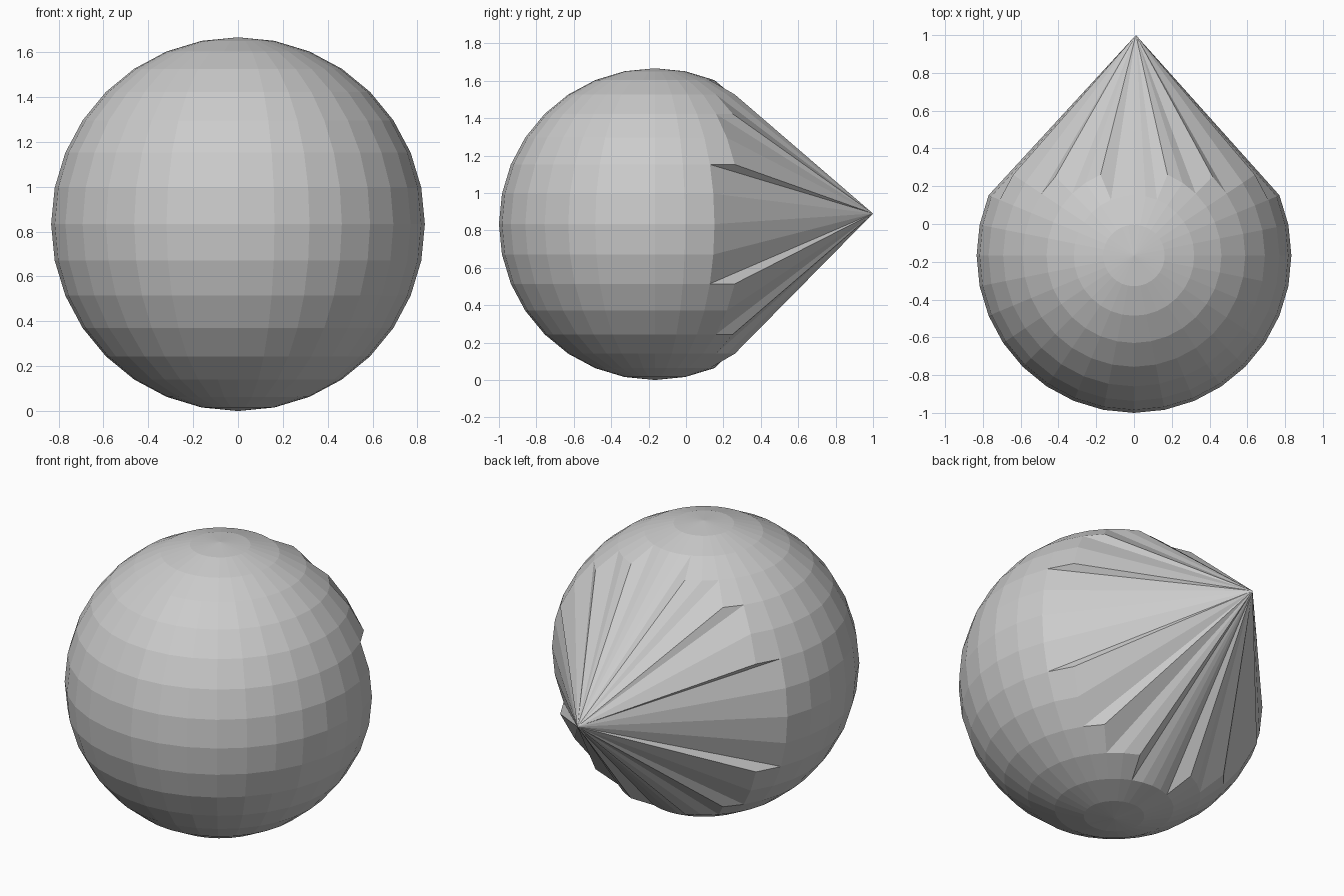
import bpy
import bmesh
from mathutils import Vector

cube = bpy.data.objects.get("Cube")
if cube:
    bpy.data.objects.remove(cube, do_unlink=True)

RADIUS = 5 / 6
CENTRE = Vector((0, RADIUS - 1, RADIUS))
APEX = Vector((0.01, 1.0, 0.89))

# Plain grey material
grey = bpy.data.materials.new("plain_grey")
grey.use_nodes = True
colour = (0.6, 0.6, 0.6, 1)
grey.diffuse_color = colour
grey.node_tree.nodes["Principled BSDF"].inputs["Base Color"].default_value = colour

# Faceted ball
bm = bmesh.new()
bmesh.ops.create_uvsphere(bm, u_segments=32, v_segments=16, radius=RADIUS)
bmesh.ops.translate(bm, verts=bm.verts, vec=CENTRE)

# Back cap gathered into one drawn-out point
cap = [v for v in bm.verts if v.co.y - CENTRE.y > 0.53 * RADIUS]
bmesh.ops.pointmerge(bm, verts=cap, merge_co=APEX)
tip = min(bm.verts, key=lambda v: (v.co - APEX).length)

# Fold the four-sided faces that reach the point into sharp pleats
for face in list(tip.link_faces):
    if len(face.verts) == 4:
        corners = list(face.verts)
        opposite = corners[(corners.index(tip) + 2) % 4]
        bmesh.utils.face_split(face, tip, opposite)

bmesh.ops.recalc_face_normals(bm, faces=bm.faces)
mesh = bpy.data.meshes.new("pointed_ball")
bm.to_mesh(mesh)
bm.free()
mesh.materials.append(grey)
ball = bpy.data.objects.new("pointed_ball", mesh)
bpy.context.scene.collection.objects.link(ball)
